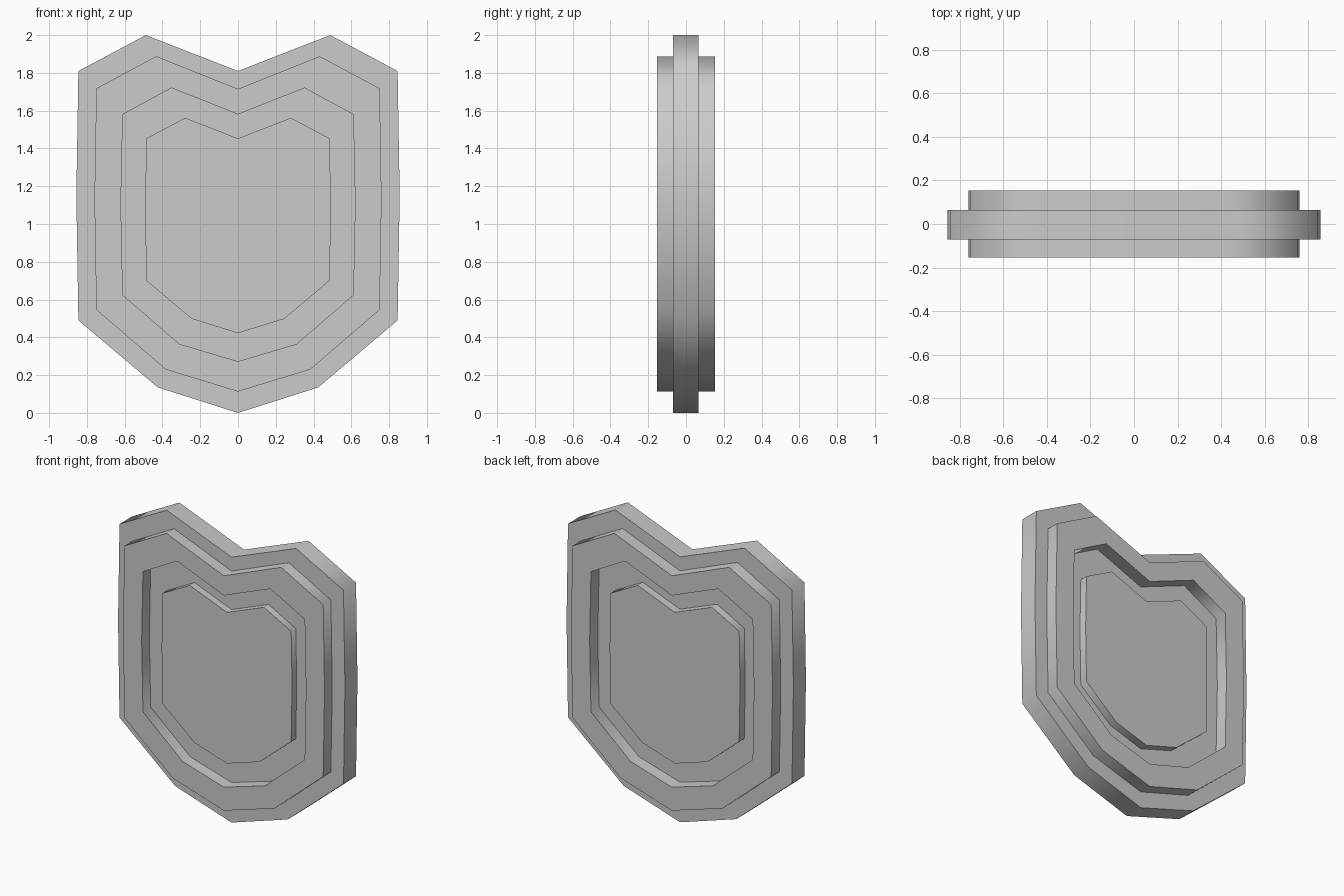
import bpy, bmesh, math

if "Cube" in bpy.data.objects:
    bpy.data.objects.remove(bpy.data.objects["Cube"])

# Right halves of the four nested outlines (x, z), bottom tip to top notch
EDGE = [(0, 0), (0.425, 0.135), (0.845, 0.49), (0.856, 1.15), (0.845, 1.81), (0.488, 2.0), (0, 1.81)]
RIM_OUT = [(0, 0.113), (0.383, 0.23), (0.75, 0.546), (0.76, 1.13), (0.75, 1.718), (0.433, 1.888), (0, 1.715)]
RIM_IN = [(0, 0.273), (0.31, 0.365), (0.61, 0.624), (0.62, 1.105), (0.61, 1.58), (0.352, 1.72), (0, 1.58)]
PANEL = [(0, 0.422), (0.245, 0.498), (0.485, 0.70), (0.492, 1.08), (0.485, 1.453), (0.28, 1.562), (0, 1.453)]

# Stepped section from the front panel, over the rim and edge, to the back panel
SECTION = [
    (PANEL, -0.12), (PANEL, -0.07), (RIM_IN, -0.07), (RIM_IN, -0.153),
    (RIM_OUT, -0.153), (RIM_OUT, -0.07), (EDGE, -0.07),
    (EDGE, 0.065), (RIM_OUT, 0.065), (RIM_OUT, 0.153),
    (RIM_IN, 0.153), (RIM_IN, 0.065), (PANEL, 0.065), (PANEL, 0.12),
]


def full_outline(half):
    """Mirror a half outline across x = 0."""
    return half + [(-x, z) for x, z in reversed(half[1:-1])]


bm = bmesh.new()
loops = [[bm.verts.new((x, y, z)) for x, z in full_outline(half)] for half, y in SECTION]

# Bridge consecutive loops
for a, b in zip(loops, loops[1:]):
    n = len(a)
    for i in range(n):
        j = (i + 1) % n
        bm.faces.new((a[i], a[j], b[j], b[i]))

# Flat front and back panels
bm.faces.new(loops[0])
bm.faces.new(loops[-1])
bmesh.ops.recalc_face_normals(bm, faces=bm.faces[:])

mesh = bpy.data.meshes.new("shield")
bm.to_mesh(mesh)
bm.free()
shield = bpy.data.objects.new("shield", mesh)
bpy.context.collection.objects.link(shield)

# Soft sides, crisp steps
bpy.context.view_layer.objects.active = shield
shield.select_set(True)
bpy.ops.object.shade_smooth_by_angle(angle=math.radians(65))
